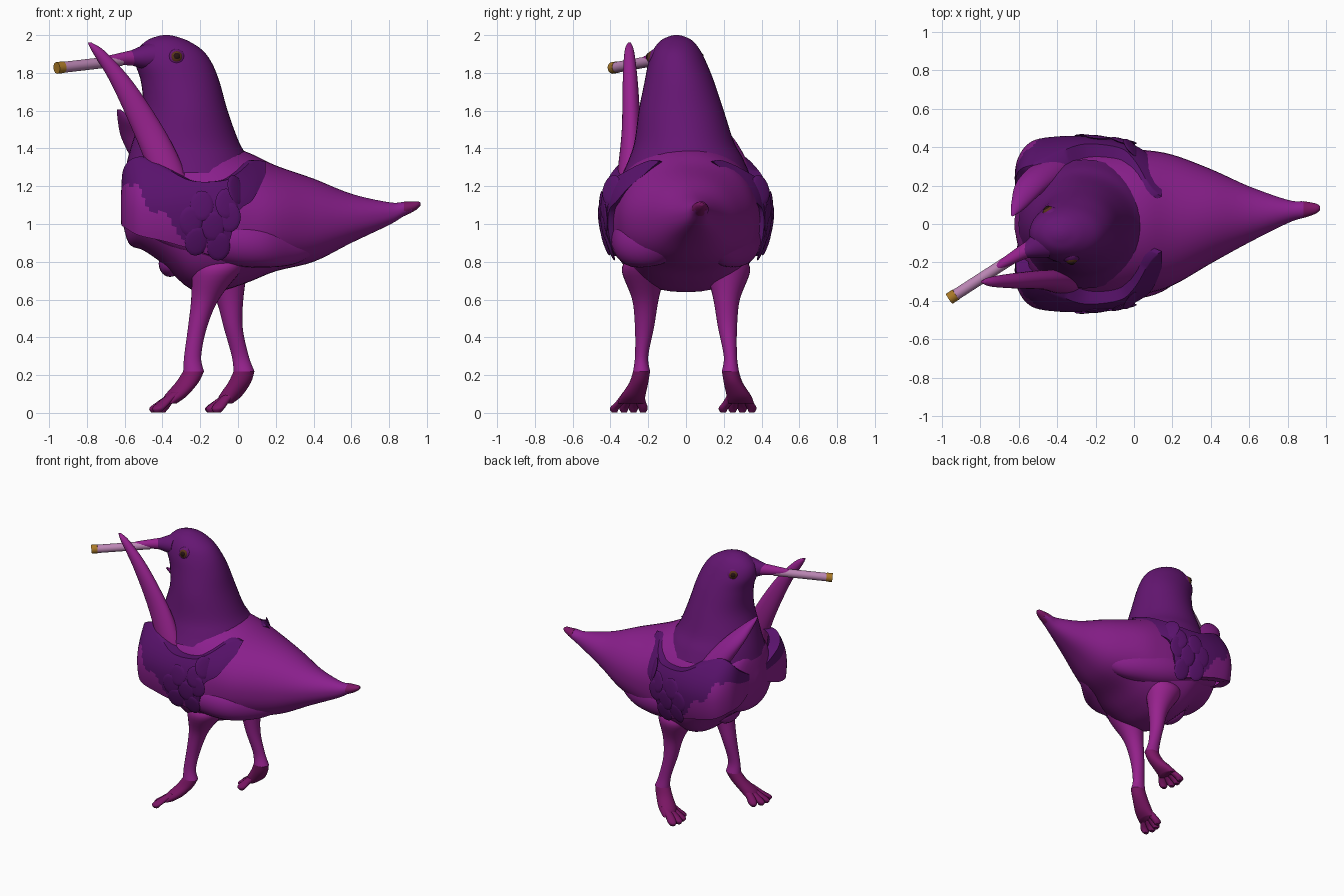
import bpy, bmesh, math
from mathutils import Vector, Matrix

if "Cube" in bpy.data.objects:
    bpy.data.objects.remove(bpy.data.objects["Cube"])


def material(name, r, g, b):
    m = bpy.data.materials.new(name)
    m.diffuse_color = (r, g, b, 1)
    m.use_nodes = True
    m.node_tree.nodes["Principled BSDF"].inputs["Base Color"].default_value = m.diffuse_color
    return m


BODY = material("violet", .26, .014, .27)
HEAD = material("deep_violet", .13, .008, .17)
DARK = material("indigo_feather", .10, .006, .15)
LEG = material("magenta", .31, .016, .27)
FOOT = material("plum", .20, .008, .13)
PAPER = material("pale_pink", .50, .24, .46)
GOLD = material("ochre", .40, .19, .02)
IRIS = material("brown", .10, .035, .01)
BLACK = material("pupil_dark", .02, .006, .006)


def finish(name, bm, *mats):
    bmesh.ops.recalc_face_normals(bm, faces=bm.faces[:])
    me = bpy.data.meshes.new(name)
    bm.to_mesh(me)
    bm.free()
    ob = bpy.data.objects.new(name, me)
    bpy.context.collection.objects.link(ob)
    for m in mats:
        me.materials.append(m)
    bpy.ops.object.select_all(action='DESELECT')
    ob.select_set(True)
    bpy.context.view_layer.objects.active = ob
    bpy.ops.object.shade_smooth_by_angle(angle=math.radians(50))
    return ob


def spline(rows, steps=5):
    """Smooth curve through rows of numbers."""
    out = []
    for i in range(len(rows) - 1):
        p = [rows[max(0, min(len(rows) - 1, i + k))] for k in (-1, 0, 1, 2)]
        for s in range(steps):
            t = s / steps
            out.append(tuple(
                .5 * (2 * b + (c - a) * t + (2 * a - 5 * b + 4 * c - d) * t * t
                      + (3 * b - a - 3 * c + d) * t ** 3) for a, b, c, d in zip(*p)))
    return out + [tuple(rows[-1])]


def loft(name, rows, mat, axis='z', n=28, low=2.0):
    """Skin ellipses (x, y, z, r1, r2) lying across the axis; low > 2 squares the underside."""
    bm = bmesh.new()
    rings = []
    for x, y, z, a, b in spline(rows):
        ring = []
        for k in range(n):
            c, s = math.cos(k * math.tau / n), math.sin(k * math.tau / n)
            if s < 0:
                c = math.copysign(abs(c) ** (2 / low), c)
                s = -abs(s) ** (2 / low)
            off = (a * c, b * s, 0) if axis == 'z' else (0, a * c, b * s)
            ring.append(bm.verts.new((x + off[0], y + off[1], z + off[2])))
        rings.append(ring)
    for r, q in zip(rings, rings[1:]):
        for k in range(n):
            bm.faces.new((r[k], r[(k + 1) % n], q[(k + 1) % n], q[k]))
    bm.faces.new(rings[0])
    bm.faces.new(rings[-1])
    return finish(name, bm, mat)


def ball(name, loc, scale, mat):
    bm = bmesh.new()
    bmesh.ops.create_uvsphere(bm, u_segments=20, v_segments=12, radius=1,
                              matrix=Matrix.LocRotScale(Vector(loc), None, Vector(scale)))
    return finish(name, bm, mat)


def rod(name, a, b, r, mat):
    a, b = Vector(a), Vector(b)
    bm = bmesh.new()
    rot = (b - a).to_track_quat('Z', 'Y')
    bmesh.ops.create_cone(bm, cap_ends=True, segments=24, radius1=r, radius2=r, depth=(b - a).length,
                          matrix=Matrix.LocRotScale((a + b) / 2, rot, None))
    return finish(name, bm, mat)


# body and tail
loft("body", [(-.62, 0, 1.10, .03, .04), (-.58, 0, 1.11, .2, .21), (-.5, 0, 1.11, .31, .25),
              (-.4, 0, 1.10, .37, .31), (-.25, 0, 1.045, .395, .39), (-.1, 0, 1.035, .395, .39),
              (.05, .01, 1.035, .375, .345), (.2, .02, 1.03, .34, .28), (.4, .04, 1.02, .245, .22),
              (.6, .05, 1.03, .145, .13), (.8, .065, 1.055, .06, .06), (.88, .075, 1.08, .043, .037),
              (.92, .078, 1.09, .033, .028)], BODY, 'x', 44, 2.35)
loft("tail_tip", [(.88, .075, 1.08, .044, .038), (.92, .078, 1.09, .034, .029),
                  (.95, .081, 1.1, .024, .02), (.967, .083, 1.105, .01, .008)], FOOT, 'x')
ball("breast_keel", (-.36, 0, .79), (.06, .12, .07), BODY)
# rounded flank folds hanging over the thighs
for side, sgn in (("right", -1), ("left", 1)):
    loft(side + "_flank", [(-.52, sgn * .25, .99, .04, .03), (-.3, sgn * .30, .94, .09, .09),
                           (-.05, sgn * .285, .91, .11, .125), (.15, sgn * .24, .89, .11, .12),
                           (.32, sgn * .16 + .03, .885, .08, .09), (.48, sgn * .09 + .04, .92, .03, .03)], BODY, 'x')

# neck and head
loft("head", [(-.255, 0, 1.27, .345, .335), (-.265, 0, 1.35, .318, .30), (-.277, -.01, 1.44, .28, .262),
              (-.28, -.025, 1.6, .225, .225),
              (-.305, -.035, 1.75, .208, .185), (-.34, -.045, 1.85, .203, .155),
              (-.36, -.05, 1.92, .172, .125), (-.375, -.05, 1.97, .11, .085),
              (-.38, -.05, 1.993, .05, .04), (-.38, -.05, 2.0, .015, .012)], HEAD, n=40)
loft("face", [(-.44, -.075, 1.888, .10, .08), (-.49, -.095, 1.885, .08, .068),
              (-.53, -.115, 1.882, .06, .053), (-.575, -.142, 1.88, .035, .035)], HEAD, 'x')

# beak and the smoking stick it holds
loft("beak", [(-.52, -.115, 1.88, .050, .045), (-.58, -.145, 1.878, .042, .038),
              (-.64, -.18, 1.872, .034, .030), (-.70, -.215, 1.866, .024, .022),
              (-.73, -.232, 1.864, .010, .009)], LEG, 'x')
rod("stick", (-.62, -.17, 1.865), (-.93, -.37, 1.829), .029, PAPER)
rod("stick_end", (-.925, -.366, 1.83), (-.96, -.389, 1.826), .031, GOLD)

# eyes
for side, spot, nrm in (("right", (-.325, -.185, 1.885), (.1, -.97, .25)),
                        ("left", (-.445, .067, 1.885), (-.5, .83, .25))):
    p, d = Vector(spot), Vector(nrm).normalized()
    ball(side + "_eyelid", p - d * .036, (.054,) * 3, HEAD)
    ball(side + "_iris", p - d * .012, (.036,) * 3, IRIS)
    ball(side + "_pupil", p + d * .006, (.022,) * 3, BLACK)

# wing shells wrapped round the breast: x, y, top z, bottom z, inward lean
WING = spline([(.145, .31, 1.33, 1.26, .68), (.08, .365, 1.335, 1.13, .55), (0, .41, 1.27, 1.06, .4),
               (-.08, .435, 1.23, .84, .3), (-.25, .455, 1.23, .87, .3), (-.40, .455, 1.30, .91, .3),
               (-.53, .43, 1.355, .94, .28), (-.60, .35, 1.335, .98, .2), (-.62, .24, 1.26, 1.0, .1),
               (-.605, .10, 1.18, 1.05, .1)], 6)
ROWS = 20


def wing_point(i, v, sgn, inset=0):
    x, y, top, bot, lean = WING[max(0, min(len(WING) - 1, i))]
    z = bot + (top - bot) * v
    f = 1 - (lean if z > 1.08 else .16) * ((z - 1.08) / .28) ** 2
    if x < -.25:
        x = -.25 + (x + .25) * (1 - (1 - f) * .4)
    p = Vector((x, sgn * y * f, z))
    return p + (Vector((-.2, 0, z)) - p).normalized() * inset


for side, sgn in (("right", -1), ("left", 1)):
    # outer surface plus a rim turned in towards the body
    bm = bmesh.new()
    last = len(WING)
    grid = [[bm.verts.new(wing_point(i, max(0, min(ROWS, j)) / ROWS, sgn,
                                     .075 if i in (-1, last) or j in (-1, ROWS + 1) else 0))
             for j in range(-1, ROWS + 2)] for i in range(-1, last + 1)]
    for i in range(len(grid) - 1):
        for j in range(ROWS + 2):
            f = bm.faces.new((grid[i][j], grid[i + 1][j], grid[i + 1][j + 1], grid[i][j + 1]))
            f.material_index = 1 if j < min(14, (i - 20) * .7 + 2 * math.sin(i * .9)) else 0
    finish(side + "_wing", bm, DARK, BODY)
    # thin overlapping feathers lying on the rear half of the wing
    bm = bmesh.new()
    for v, cols in ((.13, (19, 23)), (.40, (16, 20, 24)), (.66, (13, 17, 22))):
        for i in cols:
            u = wing_point(i + 1, v, sgn) - wing_point(i - 1, v, sgn)
            w = wing_point(i, v + .1, sgn) - wing_point(i, v - .1, sgn)
            nrm = Vector((u.x, u.y, 0)).cross(w).normalized()
            if nrm.y * sgn < 0:
                nrm = -nrm
            bmesh.ops.create_uvsphere(bm, u_segments=16, v_segments=8, radius=1, matrix=Matrix.LocRotScale(
                wing_point(i, v, sgn) + nrm * .001, nrm.to_track_quat('Z', 'Y'), Vector((.062, .08, .010))))
    finish(side + "_feathers", bm, DARK)

# raised wing tips
loft("right_wing_tip", [(-.36, -.31, 1.2, .10, .06), (-.385, -.30, 1.3, .095, .06),
                        (-.475, -.29, 1.5, .085, .050), (-.615, -.295, 1.75, .06, .04),
                        (-.735, -.30, 1.91, .036, .026), (-.785, -.30, 1.96, .01, .008)], LEG)
loft("left_wing_tip", [(-.38, .30, 1.2, .10, .07), (-.44, .27, 1.3, .10, .07), (-.535, .20, 1.45, .08, .055),
                       (-.595, .11, 1.55, .042, .04), (-.63, .05, 1.605, .01, .01)], BODY)

# legs and feet: y, z and radii at each level; the centre x is listed per leg
LEVELS = [(.21, .82, .15, .10), (.225, .75, .13, .115), (.215, .6, .073, .07), (.22, .45, .05, .05),
          (.235, .3, .045, .035), (.235, .22, .055, .045), (.25, .16, .06, .05),
          (.28, .09, .06, .065), (.29, .05, .04, .07)]
for side, sgn, xs in (("right", -1, (-.09, -.115, -.175, -.215, -.24, -.235, -.27, -.33, -.365)),
                      ("left", 1, (-.08, -.08, -.045, -.025, .012, .032, .008, -.04, -.07))):
    rows = [(x, sgn * y, z, a, b) for x, (y, z, a, b) in zip(xs, LEVELS)]
    loft(side + "_leg", rows[:6], LEG)
    loft(side + "_foot", rows[5:], FOOT)
    inner = .18 if sgn > 0 else .21
    for k in range(4):
        y0, y1 = .25 + .02 * k, inner + .018 + .05 * k
        reach = (.0, .03, .035, .02)[k]
        x = xs[-1]
        loft(f"{side}_toe_{k + 1}", [(x + .04, sgn * y0, .11, .03, .024),
                                     (x - .01 - reach / 2, sgn * (y0 + y1) / 2, .06, .034, .027),
                                     (x - .035 - reach, sgn * y1, .025, .034, .026),
                                     (x - .04 - reach, sgn * y1, .001, .018, .014)], FOOT, n=14)
